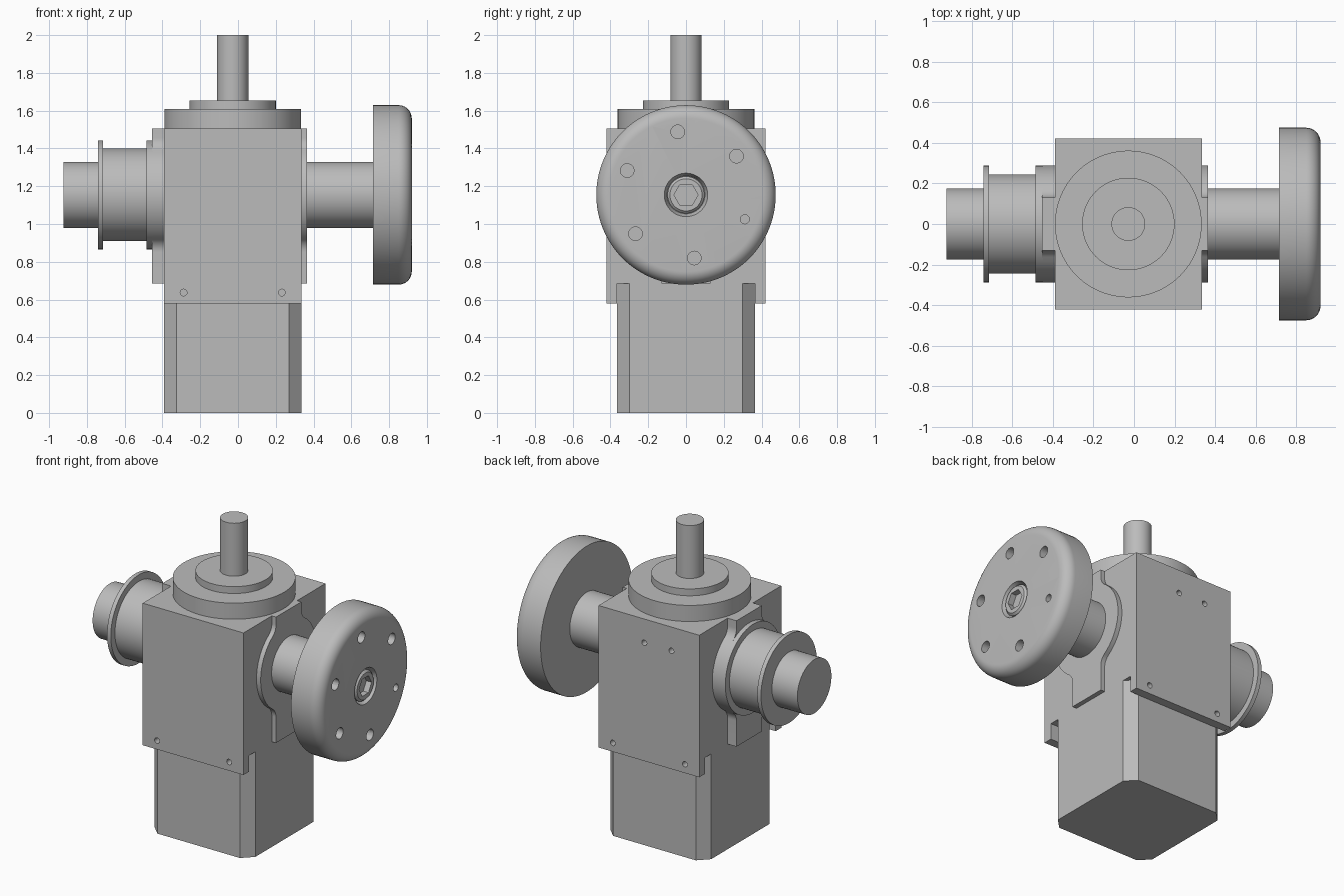
import bpy, bmesh, math
from mathutils import Matrix, Vector

cube = bpy.data.objects.get("Cube")
if cube:
    bpy.data.objects.remove(cube, do_unlink=True)

grey = bpy.data.materials.new("machine grey")
grey.use_nodes = True
COLOUR = (0.5, 0.5, 0.5, 1)
grey.diffuse_color = COLOUR
grey.node_tree.nodes["Principled BSDF"].inputs["Base Color"].default_value = COLOUR

CX, AXIS_Z = -0.028, 1.154          # body centre, height of the cross shaft
HX, HY = 0.363, 0.365               # half size of the motor block
TO_X = Matrix.Translation((0, 0, AXIS_Z)) @ Matrix(
    ((0, 0, 1, 0), (1, 0, 0, 0), (0, 1, 0, 0), (0, 0, 0, 1)))   # local z runs along x
TO_Z = Matrix.Translation((CX, 0, 0))


def finish(name, bm):
    bmesh.ops.recalc_face_normals(bm, faces=bm.faces)
    mesh = bpy.data.meshes.new(name)
    bm.to_mesh(mesh)
    bm.free()
    mesh.materials.append(grey)
    obj = bpy.data.objects.new(name, mesh)
    bpy.context.collection.objects.link(obj)
    return obj


def activate(obj):
    bpy.ops.object.select_all(action='DESELECT')
    obj.select_set(True)
    bpy.context.view_layer.objects.active = obj


def smooth(obj):
    activate(obj)
    bpy.ops.object.shade_smooth_by_angle(angle=math.radians(30))
    return obj


def skin(bm, rings):
    """Join equal rings of points into a closed skin with end caps."""
    rings = [[bm.verts.new(p) for p in ring] for ring in rings]
    for a, b in zip(rings, rings[1:]):
        for i in range(len(a)):
            j = (i + 1) % len(a)
            bm.faces.new((a[i], a[j], b[j], b[i]))
    bm.faces.new(rings[0])
    bm.faces.new(rings[-1])


def turned(bm, profile, matrix, sides=96):
    """Revolve (radius, height) points about the local z axis."""
    turn = [math.tau * i / sides for i in range(sides)]
    skin(bm, [[matrix @ Vector((r * math.cos(t), r * math.sin(t), h)) for t in turn]
              for r, h in profile])


def turned_part(name, profile, matrix):
    bm = bmesh.new()
    turned(bm, profile, matrix)
    return smooth(finish(name, bm))


def prism(name, outline, low, high, matrix):
    bm = bmesh.new()
    skin(bm, [[matrix @ Vector((x, y, h)) for x, y in outline] for h in (low, high)])
    return smooth(finish(name, bm))


def cut(obj, bm):
    cutter = finish("cutter", bm)
    cutter.hide_render = True
    mod = obj.modifiers.new("holes", 'BOOLEAN')
    mod.object = cutter
    mod.solver = 'EXACT'
    activate(obj)
    bpy.ops.object.modifier_apply(modifier=mod.name)
    bpy.data.objects.remove(cutter, do_unlink=True)
    smooth(obj)


# Motor block with chamfered upright corners
c = 0.065
corner = [(HX, HY - c), (HX - c, HY)]
outline = (corner + [(-x, y) for x, y in corner[::-1]] + [(-x, -y) for x, y in corner]
           + [(x, -y) for x, y in corner[::-1]])
prism("motor_block", outline, 0, 0.686, TO_Z)

# Gearbox housing: front section with cheeks reaching down past the block
side = [(-0.422, 0.58), (-HY, 0.58), (-HY, 0.685)]
section = side + [(-y, z) for y, z in side[::-1]] + [(0.422, 1.505), (-0.422, 1.505)]
ALONG_X = Matrix.Translation((0, 0, -AXIS_Z)) @ TO_X
housing = prism("gearbox_housing", section, CX - HX, CX + HX, ALONG_X)

# Small fixing holes in the front and back of the housing
bm = bmesh.new()
holes = [(s, x, 0.637) for s in (-1, 1) for x in (CX - 0.26, CX + 0.26)]
holes += [(1, 0.005, 1.35), (1, -0.19, 1.35)]
for s, x, z in holes:
    place = Matrix.Translation((x, s * 0.422, z)) @ Matrix.Rotation(math.pi / 2, 4, 'X')
    turned(bm, [(0.018, -0.05), (0.018, 0.05)], place, 20)
cut(housing, bm)

# Side pads: a vertical strip blended into a round boss
PAD_R, STRIP, FILLET = 0.288, 0.13, 0.08
fy = STRIP + FILLET
fz = math.sqrt((PAD_R + FILLET) ** 2 - fy ** 2)
a0 = math.atan2(fz, fy)
quarter = [(PAD_R * math.cos(a0 * i / 12), PAD_R * math.sin(a0 * i / 12)) for i in range(13)]
for i in range(1, 9):
    t = math.pi + a0 * (1 - i / 8)
    quarter.append((fy + FILLET * math.cos(t), fz + FILLET * math.sin(t)))
top = quarter + [(STRIP, 1.505 - AXIS_Z)]
bottom = [(y, -z) for y, z in quarter[1:]] + [(STRIP, 0.685 - AXIS_Z)]
right_half = bottom[::-1] + top
pad = right_half + [(-y, z) for y, z in right_half[::-1] if y < PAD_R]
pad.insert(len(right_half) + len(top) - 1, (-PAD_R, 0))
prism("left_side_pad", pad, CX + HX - 0.005, 0.365, TO_X)
prism("right_side_pad", pad, -0.455, CX - HX + 0.005, TO_X)

# Top flange and upright shaft
turned_part("top_flange", [(0.362, 1.5), (0.362, 1.61), (0.228, 1.61), (0.228, 1.655)], TO_Z)
turned_part("top_shaft", [(0.083, 1.65), (0.083, 2)], TO_Z)

# Stepped hub on the right side
turned_part("right_hub", [(PAD_R, -0.45), (PAD_R, -0.485), (0.245, -0.485), (0.245, -0.715),
                          (0.288, -0.715), (0.288, -0.742), (0.175, -0.742),
                          (0.175, -0.925)], TO_X)

# Cross shaft and rounded handwheel on the left side
turned_part("left_shaft", [(0.175, 0.36), (0.175, 0.72)], TO_X)
R, FACE, ROUND = 0.475, 0.92, 0.07
rim = [(R - ROUND + ROUND * math.cos(t), FACE - ROUND + ROUND * math.sin(t))
       for t in (math.pi / 2 * i / 10 for i in range(11))]
wheel = turned_part("handwheel", [(R, 0.715)] + rim, TO_X)

# Ring of holes, one of them smaller, and the centre recess
bm = bmesh.new()
for i in range(6):
    t = math.radians(37.5 + 60 * i)
    r = 0.024 if i == 5 else 0.036
    place = TO_X @ Matrix.Translation((0.337 * math.cos(t), 0.337 * math.sin(t), 0))
    turned(bm, [(r, 0.85), (r, 1)], place, 32)
turned(bm, [(0.1, 0.88), (0.115, FACE), (0.115, 1)], TO_X)
cut(wheel, bm)

# Socket screw in the wheel centre
screw = turned_part("centre_screw", [(0.098, 0.87), (0.098, 0.905), (0.085, 0.918)], TO_X)
bm = bmesh.new()
turned(bm, [(0.064, 0.88), (0.064, 1)], TO_X, 6)
cut(screw, bm)
